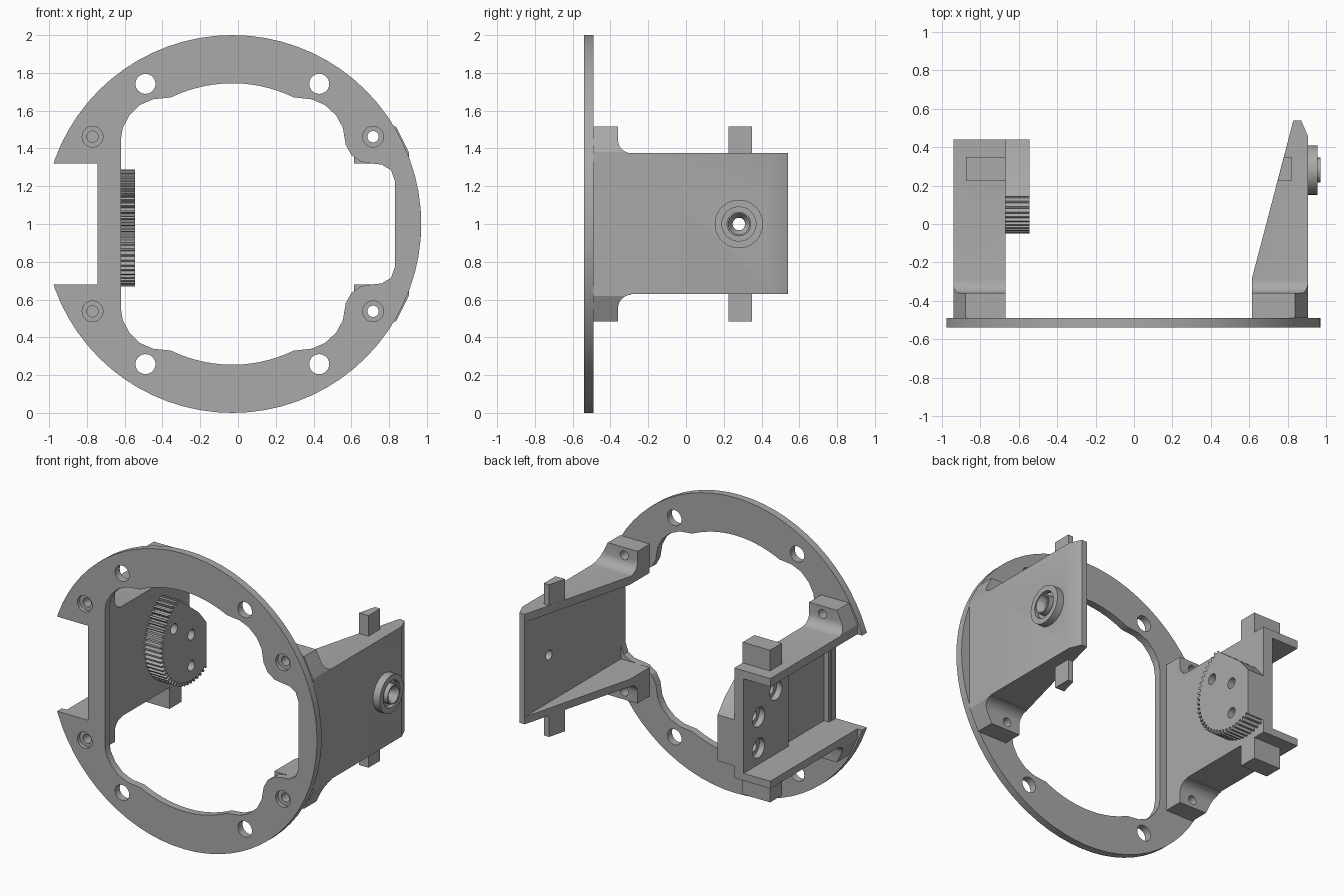
import bpy, bmesh
from math import sin, cos, pi, radians
from mathutils import Matrix, Vector

cube = bpy.data.objects.get("Cube")
if cube:
    bpy.data.objects.remove(cube, do_unlink=True)

GREY = (0.4, 0.4, 0.4, 1)
mat = bpy.data.materials.new("plain_grey")
mat.use_nodes = True
mat.diffuse_color = GREY
mat.node_tree.nodes["Principled BSDF"].inputs["Base Color"].default_value = GREY

AXES = {"x": lambda u, v, w: (w, u, v), "y": lambda u, v, w: (u, w, v), "z": lambda u, v, w: (u, v, w)}


def finish(name, bm):
    bmesh.ops.recalc_face_normals(bm, faces=bm.faces)
    me = bpy.data.meshes.new(name)
    bm.to_mesh(me)
    bm.free()
    me.materials.append(mat)
    ob = bpy.data.objects.new(name, me)
    bpy.context.collection.objects.link(ob)
    return ob


def prism(name, pts, axis, a, b):
    """Extrude a 2D outline along an axis from a to b."""
    bm = bmesh.new()
    place = AXES[axis]
    face = bm.faces.new([bm.verts.new(place(u, v, a)) for u, v in pts])
    ext = bmesh.ops.extrude_face_region(bm, geom=[face])
    move = Vector(place(0, 0, b - a))
    bmesh.ops.translate(bm, vec=move, verts=[g for g in ext["geom"] if isinstance(g, bmesh.types.BMVert)])
    return finish(name, bm)


def rect(u0, u1, v0, v1):
    return [(u0, v0), (u1, v0), (u1, v1), (u0, v1)]


def disc(name, centre, axis, a, b, r1, r2=None, n=32):
    """Cylinder or cone along x or y; r1 at a, r2 at b."""
    bm = bmesh.new()
    bmesh.ops.create_cone(bm, cap_ends=True, segments=n, radius1=r1, radius2=r1 if r2 is None else r2, depth=b - a)
    rot = Matrix.Rotation(pi / 2, 4, "Y") if axis == "x" else Matrix.Rotation(-pi / 2, 4, "X")
    bmesh.ops.transform(bm, matrix=Matrix.Translation(AXES[axis](*centre, (a + b) / 2)) @ rot, verts=bm.verts)
    return finish(name, bm)


def combine(ob, tool, op="DIFFERENCE"):
    mod = ob.modifiers.new("bool", "BOOLEAN")
    mod.operation, mod.object, mod.solver = op, tool, "EXACT"
    bpy.context.view_layer.objects.active = ob
    bpy.ops.object.modifier_apply(modifier=mod.name)
    bpy.data.objects.remove(tool, do_unlink=True)


def mirror_z(pts, s):
    return [(u, 1 + s * (v - 1)) for u, v in pts]


def arc(cx, cz, r, a0, a1, n):
    return [(cx + r * cos(radians(a0 + (a1 - a0) * i / n)), cz + r * sin(radians(a0 + (a1 - a0) * i / n)))
            for i in range(n + 1)]


# Ring plate with shaped opening, side notch and screw holes
RING_X = -0.03
ring = prism("ring_plate", arc(RING_X, 1, 1, 0, 355, 71), "y", -0.54, -0.49)
upper = [(-.62, 1.45), (-.61, 1.51), (-.575, 1.575), (-.52, 1.63), (-.45, 1.66), (-.38, 1.668)]
upper += arc(RING_X, 1, 0.745, 116, 64, 14)
upper += [(.32, 1.668), (.39, 1.66), (.46, 1.63), (.52, 1.575), (.555, 1.51), (.57, 1.42), (.6, 1.365),
          (.65, 1.33), (.71, 1.32), (.76, 1.315), (.81, 1.285), (.83, 1.23)]
combine(ring, prism("cut", upper + mirror_z(upper, -1)[::-1], "y", -0.6, -0.4))
combine(ring, prism("cut", rect(-1.2, -0.745, 0.68, 1.32), "y", -0.6, -0.4))
for s in (1, -1):
    for x in (-0.49, 0.43):
        combine(ring, disc("cut", (x, 1 + s * 0.742), "y", -0.6, -0.4, 0.053))
    for x in (-0.77, 0.715):
        combine(ring, disc("cut", (x, 1 + s * 0.462), "y", -0.6, -0.4, 0.03))
        combine(ring, disc("cut", (x, 1 + s * 0.462), "y", -0.6, -0.515, 0.055))


def add_feet(ob, x0, x1, hole_x, corner):
    """Two filleted, chamfered mounting feet with screw holes."""
    profile = [(-.49, 1.34), (-.49, 1.515), (-.36, 1.515)] + arc(-.29, 1.445, .07, 180, 270, 6) + [(-.29, 1.34)]
    for s in (1, -1):
        foot = prism("foot", mirror_z(profile, s), "x", x0, x1)
        combine(foot, prism("cut", mirror_z(corner, s), "y", -0.6, -0.2))
        combine(ob, foot, "UNION")
        combine(ob, disc("cut", (hole_x, 1 + s * 0.462), "y", -0.6, -0.2, 0.03))


def add_tabs(ob, outline):
    for s in (1, -1):
        z0, z1 = sorted((1 + s * 0.34, 1 + s * 0.515))
        combine(ob, prism("tab", outline, "z", z0, z1), "UNION")


# Left bracket: tapered side walls and an outer panel
left = prism("left_bracket", [(.615, -.49), (.905, -.49), (.905, .46), (.87, .54), (.83, .54), (.615, -.28)],
             "z", 0.63, 1.375)
combine(left, prism("cut", rect(0.5, 0.83, -0.6, 0.7), "z", 0.68, 1.32))
add_feet(left, 0.615, 0.905, 0.715, [(.83, 1.53), (.905, 1.38), (1, 1.38), (1, 1.53)])
add_tabs(left, [(.748, .225), (.82, .225), (.82, .35), (.781, .35)])

# Pivot boss on the left panel
PIVOT = (0.28, 1.0)
combine(left, disc("boss", PIVOT, "x", 0.88, 0.955, 0.128, n=48), "UNION")
combine(left, disc("cut", PIVOT, "x", 0.925, 1.0, 0.09, n=48))
combine(left, disc("hub", PIVOT, "x", 0.88, 0.97, 0.065), "UNION")
combine(left, disc("cut", PIVOT, "x", 0.7, 1.1, 0.033))
combine(left, disc("cut", PIVOT, "x", 0.93, 0.971, 0.033, 0.058))

# Right bracket: channel open to the outside with a thicker rear panel
right = prism("right_bracket", rect(-0.94, -0.67, -0.49, 0.44), "z", 0.63, 1.375)
combine(right, prism("cut", rect(-1.1, -0.74, -0.6, 0.6), "z", 0.68, 1.32))
combine(right, prism("cut", rect(-0.8, -0.705, -0.47, -0.04), "z", 0.68, 1.32))
add_feet(right, -0.94, -0.67, -0.77, [(-.87, 1.53), (-.94, 1.385), (-1.1, 1.385), (-1.1, 1.53)])
add_tabs(right, rect(-0.875, -0.67, 0.225, 0.35))

# Toothed sector on the inner face of the right bracket
TEETH = 60
outline = []
for i in range(TEETH):
    for step, r in ((-.32, .305), (-.16, .33), (.16, .33), (.32, .305)):
        a = 2 * pi * (i + step) / TEETH
        outline.append((PIVOT[0] + r * cos(a), PIVOT[1] + r * sin(a)))
gear = prism("gear_sector", outline, "x", -0.67, -0.545)
combine(gear, prism("cut", [(.13, 1.3), (.36, 1.12), (.44, 1.025), (.44, .5), (.9, .5), (.9, 1.6), (.13, 1.6)],
                    "x", -0.8, -0.4))

# Three counterbored screw holes through panel and sector
for hole in ((0.28, 1.0), (0.28, 0.79), (0.095, 1.11)):
    for part in (right, gear):
        combine(part, disc("cut", hole, "x", -0.9, -0.4, 0.035))
    combine(right, disc("cut", hole, "x", -0.9, -0.7, 0.065))

# Smooth curved surfaces, keep sharp edges
for ob in (ring, left, right, gear):
    bpy.ops.object.select_all(action="DESELECT")
    ob.select_set(True)
    bpy.context.view_layer.objects.active = ob
    bpy.ops.object.shade_smooth_by_angle(angle=radians(25))
